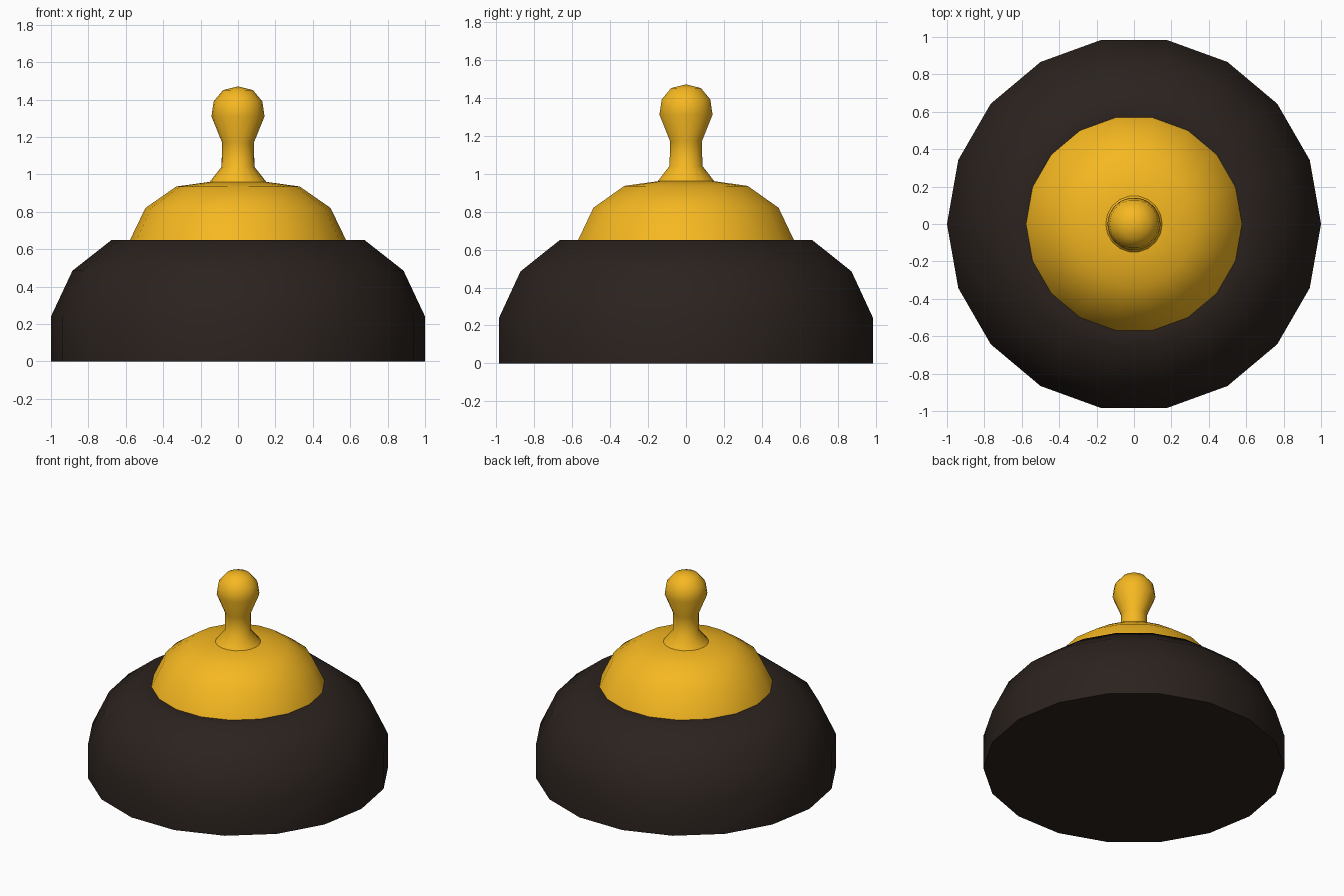
import bpy, bmesh
from math import cos, sin, tau, radians

if "Cube" in bpy.data.objects:
    bpy.data.objects.remove(bpy.data.objects["Cube"])


def material(name, color):
    m = bpy.data.materials.new(name)
    m.diffuse_color = (*color, 1.0)
    m.use_nodes = True
    m.node_tree.nodes["Principled BSDF"].inputs["Base Color"].default_value = m.diffuse_color
    return m


def lathe(name, profile, sides, mat, angle):
    """Spin (radius, height) points around z; radius 0 makes a pole."""
    bm = bmesh.new()
    rings = []
    for r, z in profile:
        if r == 0:
            rings.append([bm.verts.new((0, 0, z))] * sides)
        else:
            rings.append([bm.verts.new((r * cos(tau * i / sides), r * sin(tau * i / sides), z))
                          for i in range(sides)])
    for a, b in zip(rings, rings[1:]):
        for i in range(sides):
            j = (i + 1) % sides
            bm.faces.new(dict.fromkeys((a[i], a[j], b[j], b[i])))
    # Flat cap under an open first ring
    if profile[0][0] > 0:
        bm.faces.new(rings[0][::-1])
    bmesh.ops.recalc_face_normals(bm, faces=bm.faces)
    mesh = bpy.data.meshes.new(name)
    bm.to_mesh(mesh)
    bm.free()
    mesh.materials.append(mat)
    ob = bpy.data.objects.new(name, mesh)
    bpy.context.collection.objects.link(ob)
    bpy.ops.object.select_all(action='DESELECT')
    ob.select_set(True)
    bpy.context.view_layer.objects.active = ob
    bpy.ops.object.shade_smooth_by_angle(angle=radians(angle))
    return ob


dark = material("dark_brown", (0.024, 0.016, 0.013))
gold = material("gold", (0.92, 0.48, 0.015))

# Wide dark base with a flat shoulder
lathe("base", [(1.0, 0), (1.0, 0.24), (0.885, 0.485), (0.675, 0.65), (0.577, 0.65), (0, 0.65)],
      18, dark, 50)

# Golden dome sitting on the base
lathe("dome", [(0.577, 0.65), (0.495, 0.82), (0.33, 0.935), (0.15, 0.96), (0, 0.96)],
      18, gold, 50)

# Flared stem and round knob
lathe("knob", [(0.155, 0.955), (0.088, 1.04), (0.085, 1.17), (0.142, 1.31),
               (0.13, 1.39), (0.08, 1.45), (0, 1.47)], 18, gold, 60)
